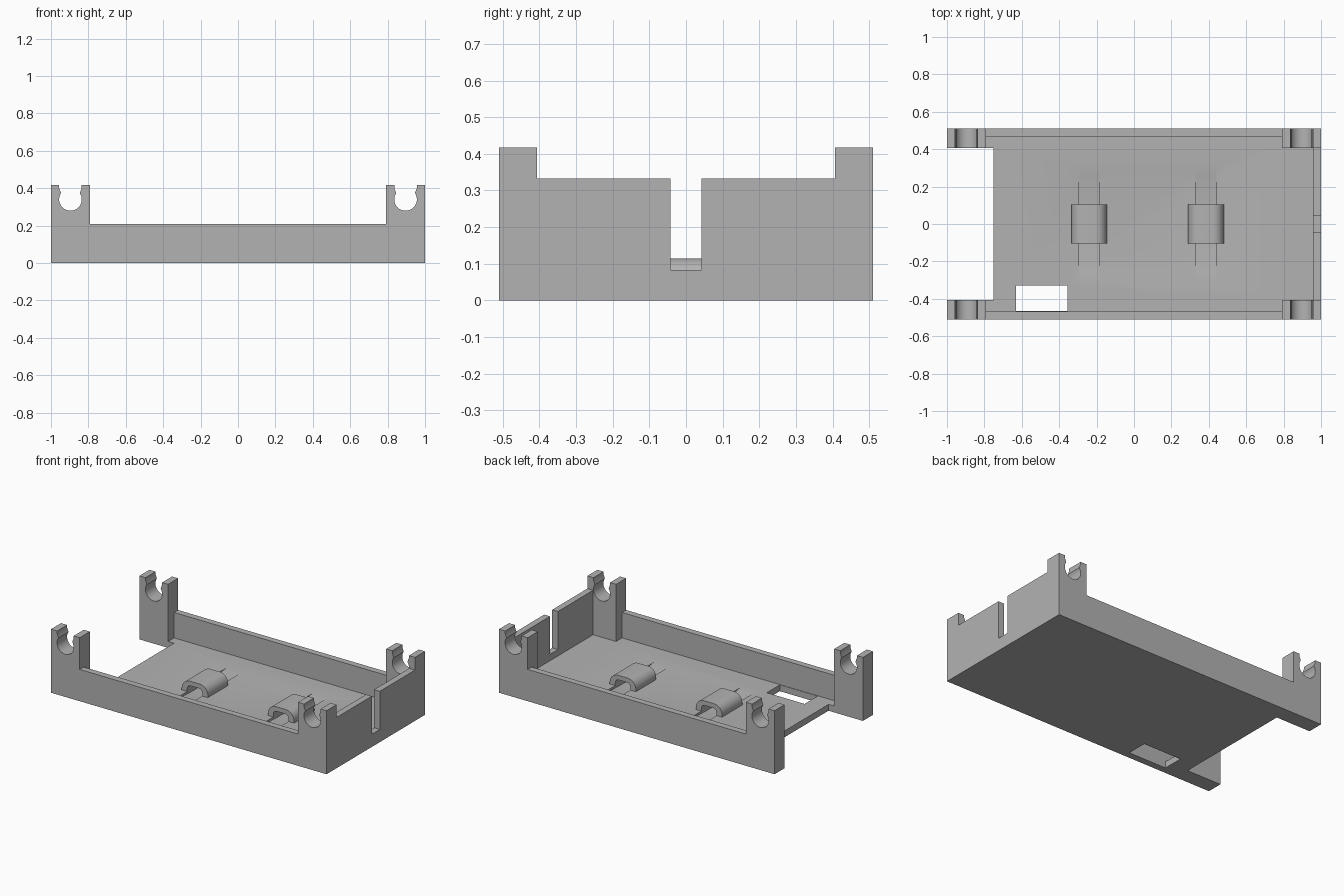
import bpy
import bmesh
from math import sin, cos, pi, asin
from mathutils import Vector

if "Cube" in bpy.data.objects:
    bpy.data.objects.remove(bpy.data.objects["Cube"], do_unlink=True)

U = 1 / 48            # one design unit
W, D, H = 1.0, 0.51, 20 * U
WALL, FLOOR = 2 * U, 2 * U
POST_W, POST_IN = 10 * U, 0.406
BIG = 2.0

grey = bpy.data.materials.new("light grey plastic")
grey.use_nodes = True
grey.diffuse_color = (0.45, 0.45, 0.45, 1)
grey.node_tree.nodes["Principled BSDF"].inputs["Base Color"].default_value = (0.45, 0.45, 0.45, 1)


def prism(name, points, depth):
    """Solid made by sweeping a flat outline along a vector."""
    bm = bmesh.new()
    face = bm.faces.new([bm.verts.new(p) for p in points])
    swept = bmesh.ops.extrude_face_region(bm, geom=[face])["geom"]
    bmesh.ops.translate(bm, vec=Vector(depth),
                        verts=[g for g in swept if isinstance(g, bmesh.types.BMVert)])
    bmesh.ops.recalc_face_normals(bm, faces=bm.faces)
    mesh = bpy.data.meshes.new(name)
    bm.to_mesh(mesh)
    bm.free()
    mesh.materials.append(grey)
    obj = bpy.data.objects.new(name, mesh)
    bpy.context.collection.objects.link(obj)
    return obj


def box(name, x0, x1, y0, y1, z0, z1):
    return prism(name, [(x0, y0, z0), (x1, y0, z0), (x1, y1, z0), (x0, y1, z0)], (0, 0, z1 - z0))


def combine(target, tool, operation="DIFFERENCE"):
    """Apply a boolean and discard the tool."""
    mod = target.modifiers.new("boolean", "BOOLEAN")
    mod.operation, mod.object, mod.solver = operation, tool, "EXACT"
    bpy.context.view_layer.objects.active = target
    bpy.ops.object.modifier_apply(modifier=mod.name)
    bpy.data.objects.remove(tool, do_unlink=True)


def arc(cx, cz, r, a0, a1, n):
    return [(cx + r * cos(a0 + (a1 - a0) * i / n), cz + r * sin(a0 + (a1 - a0) * i / n))
            for i in range(n + 1)]


# Tray: a solid block carved down to floor, walls and four posts
tray = box("tray", -W, W, -D, D, 0, H)
post_x = W - POST_W
for limits in (
    (-BIG, W - WALL, -POST_IN, POST_IN, FLOOR, BIG),            # cavity between posts
    (-post_x, post_x, WALL - D, D - WALL, FLOOR, BIG),          # cavity between side walls
    (-post_x, post_x, -BIG, BIG, 10 * U, BIG),                  # lower the side walls
    (0, BIG, -POST_IN, POST_IN, 16 * U, BIG),                   # lower the end wall
    (-BIG, -0.75, -POST_IN, POST_IN, -1, BIG),                  # open end of the floor
    (0.8, BIG, -2 * U, 2 * U, 4 * U, BIG),                      # cable slot in the end wall
    (-0.63, -0.355, -0.465, -0.33, -1, 0.1),                    # opening in the floor
):
    combine(tray, box("cutter", *limits))

# Snap-in round notches in the posts
NOTCH_R, NOTCH_Z, NECK = 0.0605, 0.34, 0.05
lean = pi / 2 - asin(NECK / NOTCH_R)
for side in (-1, 1):
    cx = side * (W - POST_W / 2)
    outline = arc(cx, NOTCH_Z, NOTCH_R, pi - lean, 2 * pi + lean, 28)
    outline += [(cx + 0.06, 0.4), (cx + 0.06, 0.5), (cx - 0.06, 0.5), (cx - 0.06, 0.4)]
    combine(tray, prism("cutter", [(x, -BIG, z) for x, z in outline], (0, 2 * BIG, 0)))

# Cable tie grooves and the loops that bridge them
GROOVE, REACH, SAG = 0.055, 0.3, 0.018
radius = (REACH ** 2 + SAG ** 2) / (2 * SAG)
swing = asin(REACH / radius)
for label, cx in (("right", -0.24), ("left", 0.385)):
    curve = arc(0, FLOOR - SAG + radius, radius, -pi / 2 - swing, -pi / 2 + swing, 16)
    curve += [(REACH, 0.06), (-REACH, 0.06)]
    combine(tray, prism("cutter", [(cx - GROOVE, y, z) for y, z in curve], (2 * GROOVE, 0, 0)))

    half, top, round_r = 0.095, 0.115, 0.06
    inner, inner_top, inner_r = GROOVE, 0.085, 0.025
    base = FLOOR - 0.004
    shape = [(cx + half, base)]
    shape += arc(cx + half - round_r, top - round_r, round_r, 0, pi / 2, 10)
    shape += arc(cx - half + round_r, top - round_r, round_r, pi / 2, pi, 10)
    shape += [(cx - half, base), (cx - inner, base)]
    shape += arc(cx - inner + inner_r, inner_top - inner_r, inner_r, pi, pi / 2, 6)
    shape += arc(cx + inner - inner_r, inner_top - inner_r, inner_r, pi / 2, 0, 6)
    shape += [(cx + inner, base)]
    loop = prism(label + "_tie_loop", [(x, -0.105, z) for x, z in shape], (0, 0.21, 0))
    loop.select_set(True)

# Smooth the round surfaces, keep the corners crisp
tray.select_set(True)
bpy.context.view_layer.objects.active = tray
bpy.ops.object.shade_smooth_by_angle(angle=pi / 6)
